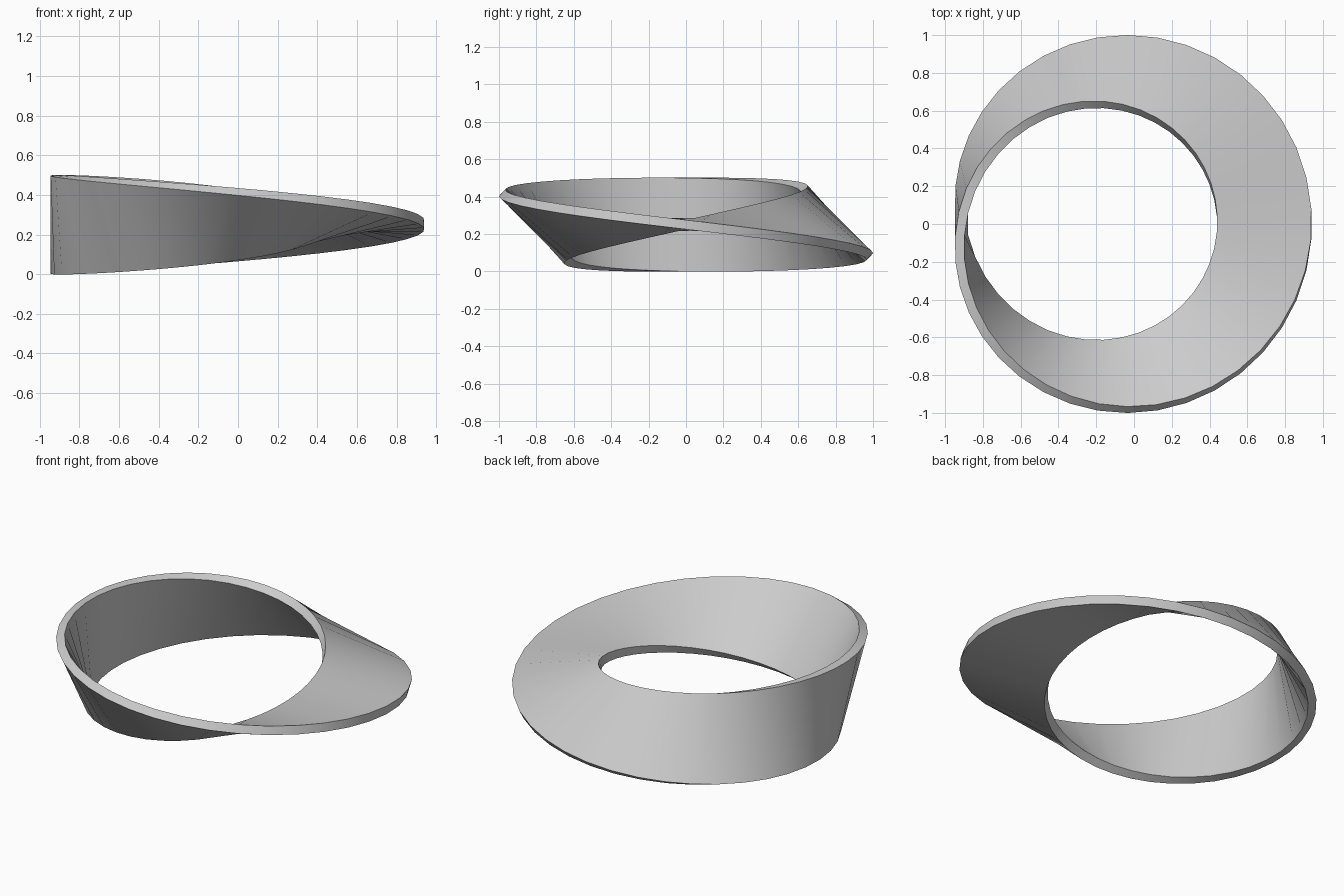
import bpy, bmesh, math
from mathutils import Vector

if "Cube" in bpy.data.objects:
    bpy.data.objects.remove(bpy.data.objects["Cube"])

SEGMENTS = 40
RADIUS, WIDTH, THICK = 0.803, 0.50, 0.05
CENTRE = Vector((-0.112, 0, 0.25))
CORNERS = [(1, 1), (-1, 1), (-1, -1), (1, -1)]


def section(bm, t):
    """Rectangular cross-section, turned by half the travel angle."""
    radial = Vector((math.cos(t), math.sin(t), 0))
    up = Vector((0, 0, 1))
    across = radial * math.cos(t / 2) - up * math.sin(t / 2)
    normal = radial * math.sin(t / 2) + up * math.cos(t / 2)
    mid = CENTRE + radial * RADIUS
    return [bm.verts.new(mid + across * (a * WIDTH / 2) + normal * (b * THICK / 2))
            for a, b in CORNERS]


# Twisted band: sections swept around the circle with one half turn
bm = bmesh.new()
rings = [section(bm, -math.pi + (i + 0.5) * math.tau / SEGMENTS) for i in range(SEGMENTS)]
# The last section joins the first with its corners turned half way round
rings.append(rings[0][2:] + rings[0][:2])
for r0, r1 in zip(rings, rings[1:]):
    for k in range(4):
        n = (k + 1) % 4
        bm.faces.new((r0[k], r0[n], r1[n], r1[k]))
bmesh.ops.recalc_face_normals(bm, faces=bm.faces)

mesh = bpy.data.meshes.new("twisted_band")
bm.to_mesh(mesh)
bm.free()
band = bpy.data.objects.new("twisted_band", mesh)
bpy.context.collection.objects.link(band)

# Smooth faces, crisp rims
bpy.context.view_layer.objects.active = band
band.select_set(True)
bpy.ops.object.shade_smooth_by_angle(angle=math.radians(40))
